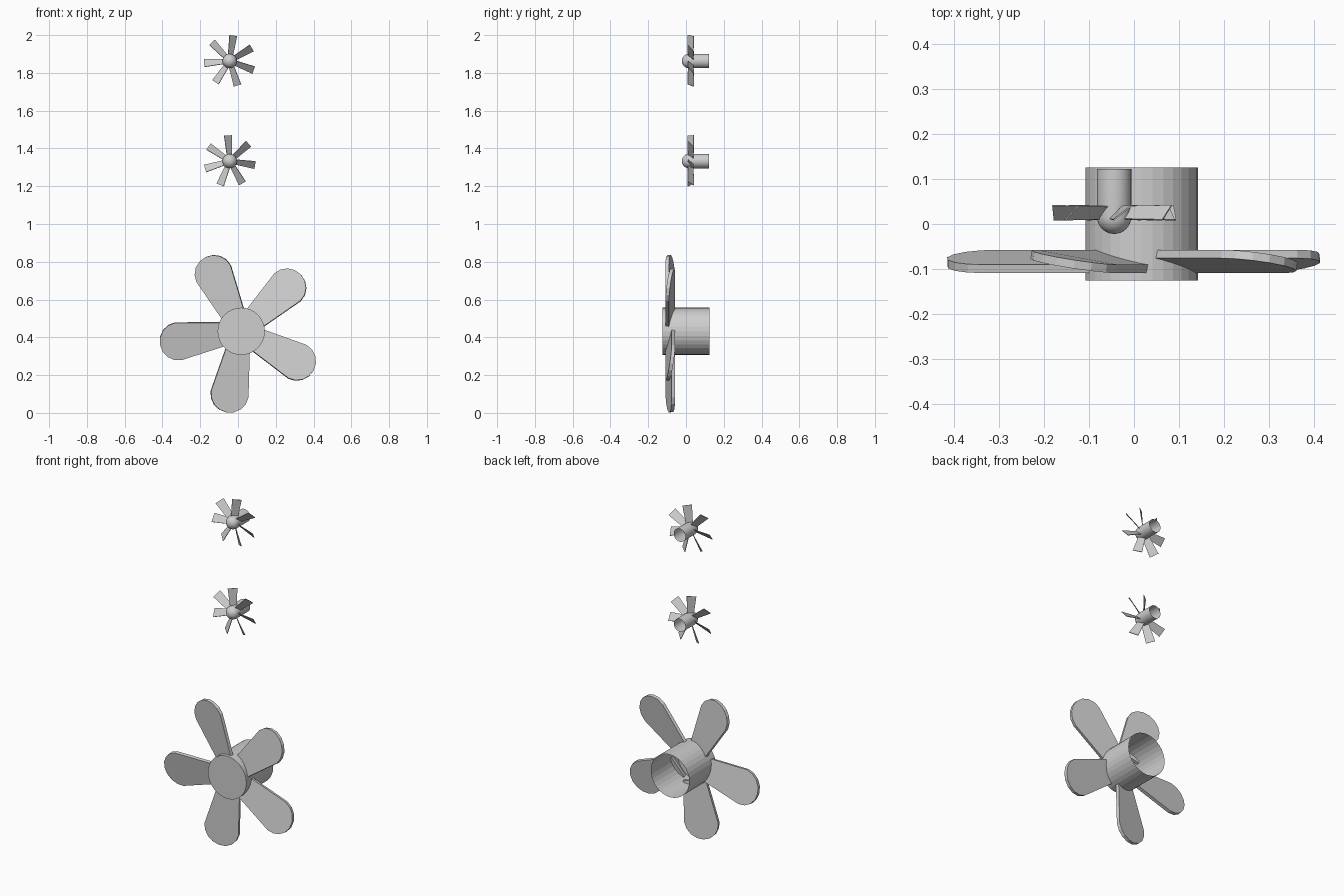
import bpy, bmesh, math
from mathutils import Matrix, Vector

cube = bpy.data.objects.get("Cube")
if cube:
    bpy.data.objects.remove(cube, do_unlink=True)

GREY = (0.62, 0.62, 0.62, 1)
metal = bpy.data.materials.new("plain_grey")
metal.use_nodes = True
metal.diffuse_color = GREY
metal.node_tree.nodes["Principled BSDF"].inputs["Base Color"].default_value = GREY


def finish(name, bm, location):
    bmesh.ops.recalc_face_normals(bm, faces=bm.faces)
    mesh = bpy.data.meshes.new(name)
    bm.to_mesh(mesh)
    bm.free()
    mesh.materials.append(metal)
    obj = bpy.data.objects.new(name, mesh)
    obj.location = location
    bpy.context.collection.objects.link(obj)
    return obj


def hub(name, profile, sides, location, smooth):
    """Spin a (radius, y) profile about the y axis; the back stays open."""
    bm = bmesh.new()
    verts = [bm.verts.new((r, y, 0)) for r, y in profile]
    edges = [bm.edges.new(pair) for pair in zip(verts, verts[1:])]
    bmesh.ops.spin(bm, geom=verts + edges, cent=(0, 0, 0), axis=(0, 1, 0),
                   angle=math.tau, steps=sides, use_duplicate=False)
    bmesh.ops.remove_doubles(bm, verts=bm.verts, dist=0.0001)
    obj = finish(name, bm, location)
    for poly in obj.data.polygons:
        poly.use_smooth = smooth


def blade(name, outline, thickness, angle, location):
    """Plate from an outline along +x, thickened and turned about the y axis."""
    bm = bmesh.new()
    front = bm.faces.new([bm.verts.new(p) for p in outline])
    front.normal_update()
    offset = front.normal * thickness
    bmesh.ops.translate(bm, verts=bm.verts, vec=-offset / 2)
    extruded = bmesh.ops.extrude_face_region(bm, geom=[front], use_keep_orig=True)
    moved = [v for v in extruded["geom"] if isinstance(v, bmesh.types.BMVert)]
    bmesh.ops.translate(bm, verts=moved, vec=offset)
    bmesh.ops.rotate(bm, verts=bm.verts, cent=(0, 0, 0),
                     matrix=Matrix.Rotation(-math.radians(angle), 3, 'Y'))
    finish(name, bm, location)


# Large propeller: capped tube and five rounded paddles, twisted more at the root
centre = Vector((0.017, 0, 0.432))
hub("large_hub", [(0, -0.125), (0.125, -0.125), (0.125, 0.125)], 32, centre, False)

DEPTH = 0.0165
paddle = [(0.1, DEPTH, 0.063), (0.1, -DEPTH, -0.063)]
for i in range(9):
    a = math.pi * (i / 8 - 0.5)
    paddle.append((0.338 + 0.098 * math.cos(a), DEPTH * math.sin(a),
                   0.1 * math.sin(a)))
for i, angle in enumerate((43.5, 115.5, 189, 259.5, 331.5)):
    blade(f"large_blade_{i + 1}", paddle, 0.019, angle,
          centre + Vector((0, -0.083, 0)))

# Small fans: domed tube and seven steeply pitched vanes
R = 0.038
dome = [(R * math.sin(math.pi / 2 * i / 8), 0.016 - R * math.cos(math.pi / 2 * i / 8))
        for i in range(9)]
vane = [(0.03, 0.014, -0.013), (0.136, 0.016, -0.02),
        (0.136, -0.016, 0.02), (0.03, -0.014, 0.013)]
for label, z, start in (("upper", 1.863, 82), ("lower", 1.333, 94)):
    centre = Vector((-0.044, 0, z))
    hub(f"{label}_fan_hub", dome + [(R, 0.122)], 32, centre, True)
    for i in range(7):
        blade(f"{label}_fan_blade_{i + 1}", vane, 0.003, start + 360 / 7 * i,
              centre + Vector((0, 0.025, 0)))
